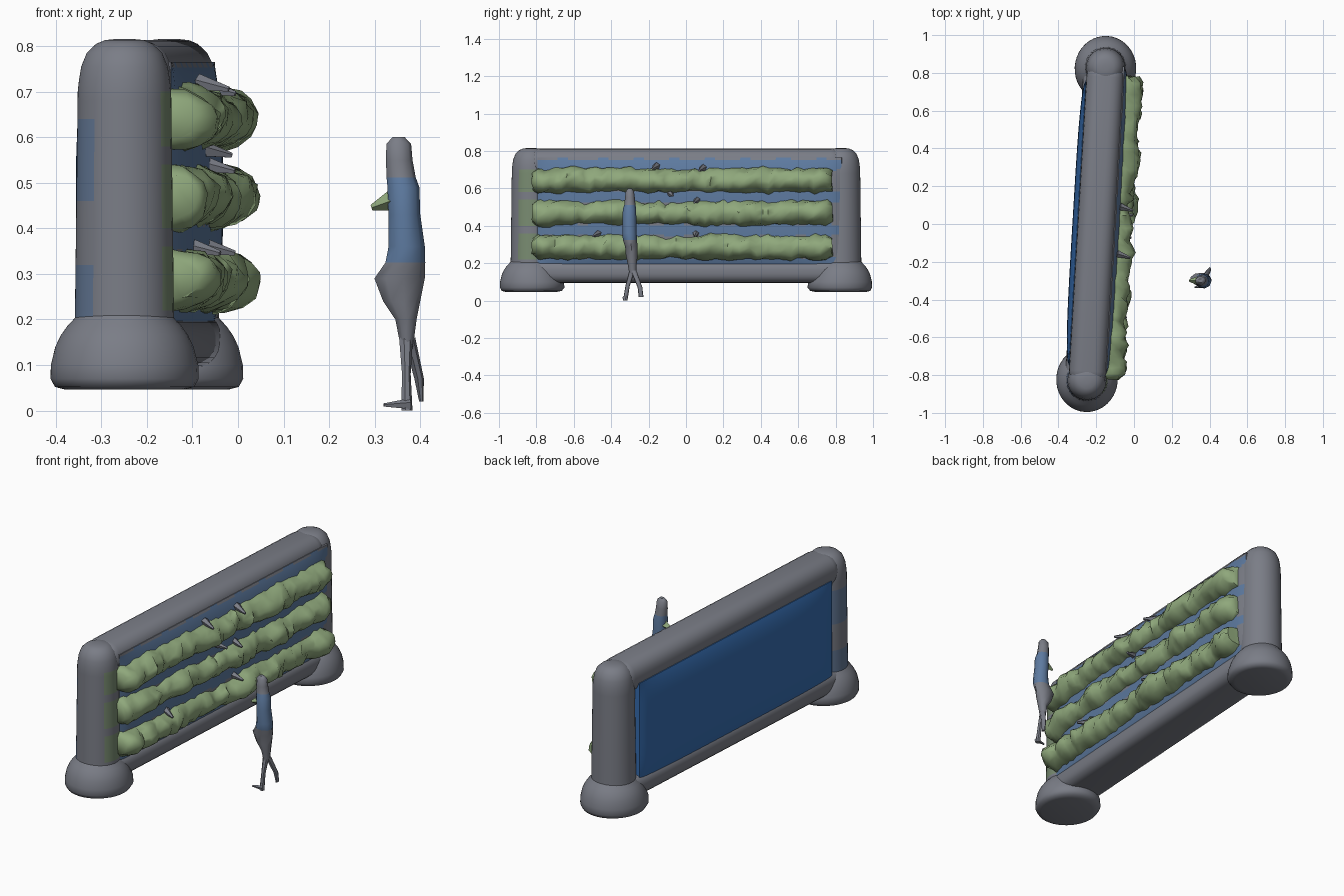
import bpy, bmesh, math, random
from mathutils import Matrix, Vector

if "Cube" in bpy.data.objects:
    bpy.data.objects.remove(bpy.data.objects["Cube"])

random.seed(4)


def material(name, rgb):
    m = bpy.data.materials.new(name)
    m.diffuse_color = (*rgb, 1)
    m.use_nodes = True
    m.node_tree.nodes["Principled BSDF"].inputs["Base Color"].default_value = m.diffuse_color
    return m


GREY = material("warm grey", (0.195, 0.205, 0.24))
DEEP = material("deep blue", (0.036, 0.15, 0.43))
BLUE = material("muted blue", (0.11, 0.195, 0.35))
SLATE = material("slate blue", (0.12, 0.18, 0.29))
GREEN = material("leaf green", (0.275, 0.39, 0.2))
OLIVE = material("grey green", (0.19, 0.26, 0.165))

# The wall stands slightly turned: local x is its front, local y its length
WALL = Matrix.Translation((-0.2, 0, 0)) @ Matrix.Rotation(math.radians(-3.4), 4, 'Z')
ROWS = (0.642, 0.468, 0.288)


def finish(name, bm, mats, rule=None, angle=50, matrix=Matrix()):
    bmesh.ops.recalc_face_normals(bm, faces=bm.faces[:])
    if rule:
        for f in bm.faces:
            f.material_index = rule(f.calc_center_median())
    me = bpy.data.meshes.new(name)
    bm.to_mesh(me)
    bm.free()
    ob = bpy.data.objects.new(name, me)
    bpy.context.collection.objects.link(ob)
    for m in mats:
        me.materials.append(m)
    ob.matrix_world = matrix
    bpy.ops.object.select_all(action='DESELECT')
    ob.select_set(True)
    bpy.context.view_layer.objects.active = ob
    bpy.ops.object.shade_smooth_by_angle(angle=math.radians(angle))
    return ob


def loft(name, rings, mats, rule=None, angle=50, matrix=Matrix()):
    bm = bmesh.new()
    loops = [[bm.verts.new(p) for p in r] for r in rings]
    n = len(loops[0])
    for a, b in zip(loops, loops[1:]):
        for i in range(n):
            j = (i + 1) % n
            bm.faces.new((a[i], a[j], b[j], b[i]))
    bm.faces.new(loops[0])
    bm.faces.new(loops[-1])
    return finish(name, bm, mats, rule, angle, matrix)


def ring(z, cx, cy, rx, ry, n):
    return [(cx + rx * math.cos(2 * math.pi * i / n),
             cy + ry * math.sin(2 * math.pi * i / n), z) for i in range(n)]


def box(name, lo, hi, bevel, mat):
    bm = bmesh.new()
    bmesh.ops.create_cube(bm, size=1)
    for v in bm.verts:
        v.co = [(a + b) / 2 + (b - a) * c for a, b, c in zip(lo, hi, v.co)]
    bmesh.ops.bevel(bm, geom=bm.edges[:], offset=bevel, segments=5,
                    profile=0.5, affect='EDGES')
    return finish(name, bm, [mat], matrix=WALL)


# Posts with soft tops; faint stains where plants and panel meet the near post
def near_stain(c):
    if c.x > 0.07 and c.y > -0.89 and 0.21 < c.z < 0.7:
        return 1 if min(abs(c.z - r) for r in ROWS) < 0.065 else 0
    if c.x < -0.06 and (0.2 < c.z < 0.32 or 0.46 < c.z < 0.63):
        return 2
    return 0


for side, label in ((-1, "near"), (1, "far")):
    y = 0.83 * side
    prof = [(0.12, 0.115), (0.2, 0.109)]
    prof += [(0.2 + 0.02 * k, 0.109 - 0.00025 * k) for k in range(1, 26)]
    prof += [(0.725, 0.1), (0.755, 0.095), (0.785, 0.083), (0.805, 0.062), (0.813, 0.043), (0.816, 0.015)]
    loft(label + "_post", [ring(z, 0, y, r, r, 40) for z, r in prof],
         [GREY, OLIVE, SLATE], near_stain if side < 0 else None, matrix=WALL)
    # Swollen round foot, spreading a little inwards
    foot = [(0.046, 0.13, 0), (0.052, 0.153, 0.008), (0.07, 0.163, 0.012), (0.1, 0.162, 0.01),
            (0.14, 0.152, 0.0), (0.165, 0.14, 0), (0.185, 0.126, 0), (0.2, 0.112, 0), (0.215, 0.1, 0)]
    loft(label + "_foot", [ring(z, 0, y - side * g / 2, r, r + 0.004 + g / 2, 40) for z, r, g in foot],
         [GREY], matrix=WALL)

# Rails
box("top_rail", (-0.098, -0.85, 0.65), (0.1, 0.85, 0.813), 0.07, GREY)
box("bottom_rail", (-0.116, -0.85, 0.095), (0.116, 0.85, 0.215), 0.05, GREY)


# Panel halves swell gently outwards; sign picks back or front
def panel(name, sign, y0, y1, z0, z1, edge, swell, mats, rule=None):
    rings = []
    for i in range(61):
        t = i / 60
        y = y0 + (y1 - y0) * t
        ey = 1 - abs(2 * t - 1) ** 4
        pts = [(0, y, z0)]
        for k in range(49):
            s = k / 48
            ez = 1 - abs(2 * s - 1) ** 4
            pts.append((sign * (edge + swell * ey ** 0.5 * ez), y, z0 + (z1 - z0) * s))
        rings.append(pts + [(0, y, z1)])
    loft(name, rings, mats, rule, matrix=WALL)


# Blue runs in scalloped bands above and below each plant row
def bands(c):
    wave = 0.01 * abs(math.sin(math.pi * (c.y + 0.74) / 0.195))
    return int(min(abs(c.z - z) for z in (0.725, 0.554, 0.378, 0.2)) < 0.025 + wave)


panel("back_panel", -1, -0.755, 0.755, 0.165, 0.705, 0.1, 0.026, [DEEP])
panel("front_panel", 1, -0.79, 0.84, 0.185, 0.765, 0.1, 0.035, [GREY, BLUE], bands)

# Three lumpy rows of planting
for row, z0 in enumerate(ROWS):
    rings = []
    count = 52
    depth = height = 1.0
    for i in range(count + 1):
        y = -0.815 + 1.605 * i / count
        depth = 0.5 * depth + 0.5 * random.uniform(0.6, 1.35)
        height = 0.5 * height + 0.5 * random.uniform(0.8, 1.2)
        shift = random.uniform(-0.015, 0.015)
        end = 0.75 if i in (0, count) else 1.0
        pts = []
        for k in range(10):
            t = math.pi * (k / 9 - 0.5)
            j = random.uniform(-0.006, 0.006)
            pts.append((0.095 + 0.097 * depth * end * math.cos(t) + j if 0 < k < 9 else 0.09,
                        y + random.uniform(-0.006, 0.006),
                        z0 + 0.067 * height * end * math.sin(t) + j + shift * math.cos(t)))
        rings.append(pts)
    loft("plant_row_%d" % (row + 1), rings, [GREEN], angle=60, matrix=WALL)


def spike(name, base, tip, r, mat, matrix=Matrix(), sides=5):
    bm = bmesh.new()
    a, b = Vector(base), Vector(tip)
    m = Matrix.Translation((a + b) / 2) @ (b - a).to_track_quat('Z', 'Y').to_matrix().to_4x4()
    bmesh.ops.create_cone(bm, cap_ends=True, segments=sides, radius1=r, radius2=r * 0.3,
                          depth=(b - a).length, matrix=m)
    return finish(name, bm, [mat], matrix=matrix)


# Loose twigs between the rows
for y, z in ((-0.15, 0.72), (-0.46, 0.36), (-0.08, 0.575), (0.06, 0.36), (0.07, 0.54), (0.1, 0.71)):
    dy = random.uniform(-0.03, 0.03)
    spike("twig", (0.12, y, z), (0.19, y + dy, z - 0.015), 0.02, GREY, WALL)

# Standing figure
body = [(0.14, 0.37, -0.285, 0.014, 0.018), (0.2, 0.368, -0.288, 0.024, 0.025),
        (0.24, 0.358, -0.29, 0.042, 0.032), (0.29, 0.353, -0.292, 0.057, 0.034),
        (0.325, 0.366, -0.3, 0.045, 0.038), (0.36, 0.369, -0.302, 0.041, 0.039),
        (0.43, 0.364, -0.303, 0.036, 0.038), (0.49, 0.362, -0.302, 0.036, 0.036),
        (0.512, 0.357, -0.3, 0.033, 0.03), (0.55, 0.353, -0.3, 0.03, 0.027),
        (0.585, 0.352, -0.3, 0.028, 0.022), (0.6, 0.352, -0.3, 0.014, 0.01)]
loft("figure_body", [ring(*s, 9) for s in body], [GREY, BLUE],
     lambda c: int(0.325 < c.z < 0.512))
legs = (("left_leg", [(0.0, 0.37, -0.325, 0.013, 0.012), (0.08, 0.369, -0.312, 0.01, 0.012),
                      (0.16, 0.368, -0.288, 0.016, 0.016)]),
        ("right_leg", [(0.02, 0.402, -0.24, 0.005, 0.013), (0.07, 0.397, -0.246, 0.011, 0.013),
                       (0.16, 0.375, -0.28, 0.014, 0.016)]))
for name, secs in legs:
    loft(name, [ring(*s, 7) for s in secs], [GREY])
spike("left_shoe", (0.378, -0.327, 0.014), (0.32, -0.335, 0.012), 0.013, GREY)
spike("figure_leaf", (0.335, -0.3, 0.46), (0.293, -0.3, 0.445), 0.022, GREEN, sides=4)
